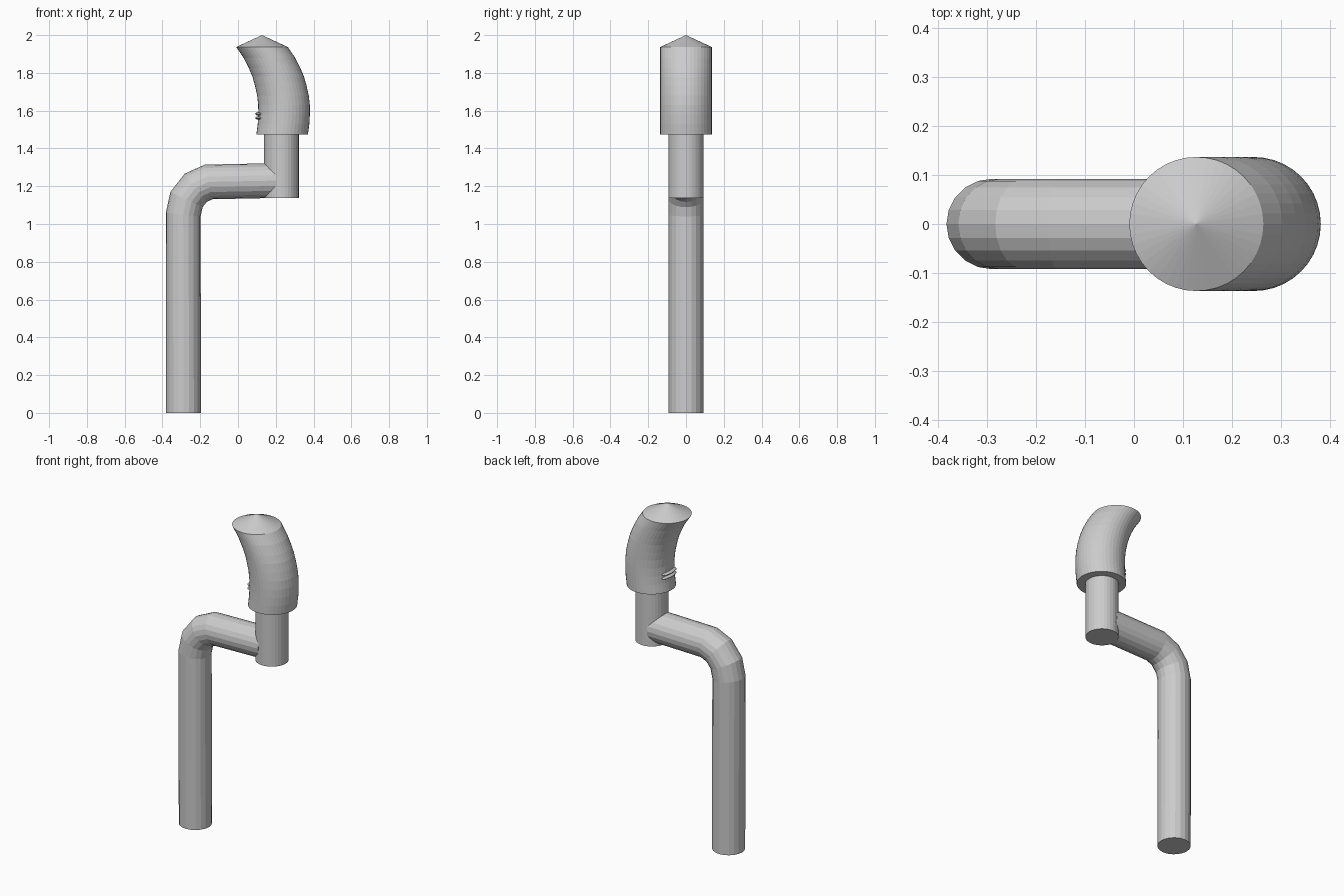
import bpy, bmesh, math
from mathutils import Vector

if "Cube" in bpy.data.objects:
    bpy.data.objects.remove(bpy.data.objects["Cube"])

Y = Vector((0, 1, 0))


def skin(name, rings, tip=None):
    """Bridge rings of points into a capped tube, optionally ending in a cone."""
    bm = bmesh.new()
    loops = [[bm.verts.new(p) for p in ring] for ring in rings]
    n = len(loops[0])
    for a, b in zip(loops, loops[1:]):
        for i in range(n):
            j = (i + 1) % n
            bm.faces.new((a[i], a[j], b[j], b[i]))
    bm.faces.new(loops[0][::-1])
    if tip:
        t = bm.verts.new(tip)
        for i in range(n):
            bm.faces.new((loops[-1][i], loops[-1][(i + 1) % n], t))
    else:
        bm.faces.new(loops[-1])
    bmesh.ops.recalc_face_normals(bm, faces=bm.faces)
    mesh = bpy.data.meshes.new(name)
    bm.to_mesh(mesh)
    bm.free()
    obj = bpy.data.objects.new(name, mesh)
    bpy.context.collection.objects.link(obj)
    return obj


def ring(centre, side, r, n):
    return [centre + r * (side * math.cos(a) + Y * math.sin(a))
            for a in (2 * math.pi * i / n for i in range(n))]


def pipe(name, path, r, n):
    """Sweep a circle along an x-z path with mitred joints."""
    pts = [Vector((x, 0, z)) for x, z in path]
    rings = []
    for i, p in enumerate(pts):
        d0 = (p - pts[i - 1]).normalized() if i else (pts[1] - p).normalized()
        d1 = (pts[i + 1] - p).normalized() if i < len(pts) - 1 else d0
        t = (d0 + d1).normalized()
        rings.append(ring(p, Y.cross(t) / t.dot(d0), r, n))
    return skin(name, rings)


# bent support pipe: upright, elbow, horizontal arm
elbow = [(-0.13 - 0.16 * math.cos(a), 1.05 + 0.175 * math.sin(a))
         for a in (math.radians(d) for d in (0, 27, 54, 81))]
pipe("support_pipe", [(-0.288, 0)] + elbow + [(0.2, 1.23)], 0.092, 20)

# short upright socket at the end of the arm
pipe("socket", [(0.23, 1.137), (0.23, 1.56)], 0.092, 32)

# curved head with level cross-sections and a shallow conical cap
profile = [(0.234, 1.475), (0.241, 1.53), (0.244, 1.58), (0.2435, 1.63), (0.238, 1.68),
           (0.227, 1.73), (0.213, 1.78), (0.194, 1.825), (0.166, 1.88), (0.127, 1.937)]
skin("curved_head", [ring(Vector((x, 0, z)), Vector((1, 0, 0)), 0.1365, 40)
                     for x, z in profile], tip=(0.127, 0, 2.0))

# small pinched lip on the inner side of the head
for name, z in (("upper_lip", 1.583), ("lower_lip", 1.561)):
    bpy.ops.mesh.primitive_uv_sphere_add(segments=16, ring_count=8, location=(0.115, 0, z))
    lip = bpy.context.object
    lip.name = name
    lip.scale = (0.024, 0.065, 0.01)
